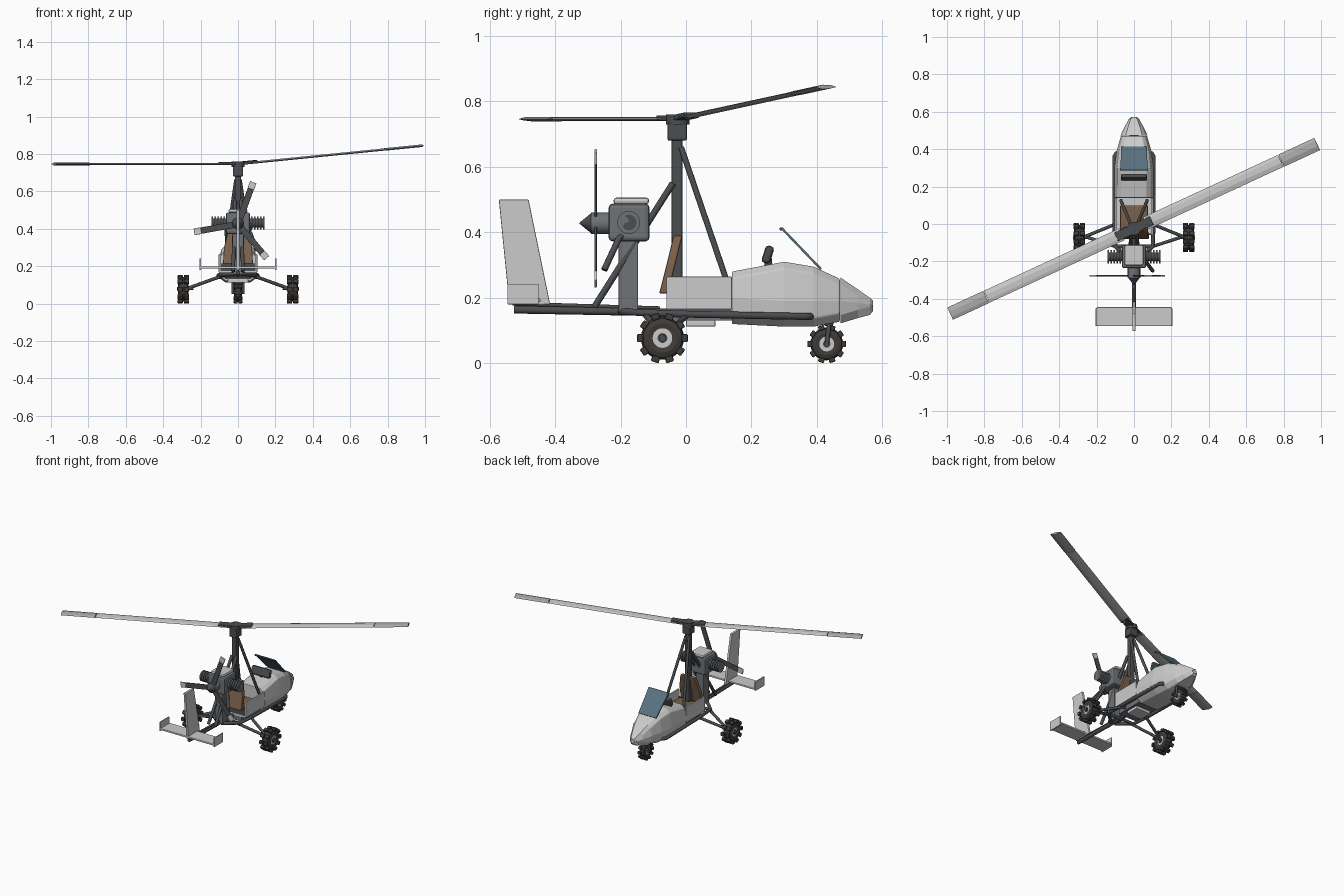
import bpy, bmesh
from math import sin, cos, pi, radians
from mathutils import Vector, Matrix

if "Cube" in bpy.data.objects:
    bpy.data.objects.remove(bpy.data.objects["Cube"])


def mat(name, *c):
    m = bpy.data.materials.new(name)
    m.diffuse_color = (*c, 1)
    m.use_nodes = True
    m.node_tree.nodes["Principled BSDF"].inputs["Base Color"].default_value = m.diffuse_color
    return m


DARK = mat("dark_metal", 0.07, 0.075, 0.08)
RUBBER = mat("rubber", 0.05, 0.045, 0.04)
BROWN = mat("seat_leather", 0.2, 0.12, 0.07)
GLASS = mat("tinted_glass", 0.1, 0.17, 0.22)
STEEL = mat("engine_metal", 0.16, 0.17, 0.18)


def finish(bm, name, m=None, bevel=0, smooth=False, matrix=None):
    if matrix:
        bm.transform(matrix)
    bmesh.ops.recalc_face_normals(bm, faces=bm.faces)
    me = bpy.data.meshes.new(name)
    bm.to_mesh(me)
    bm.free()
    ob = bpy.data.objects.new(name, me)
    bpy.context.collection.objects.link(ob)
    if m:
        me.materials.append(m)
    if bevel:
        b = ob.modifiers.new("bevel", 'BEVEL')
        b.width, b.segments = bevel, 2
    if smooth:
        bpy.ops.object.select_all(action='DESELECT')
        ob.select_set(True)
        bpy.context.view_layer.objects.active = ob
        bpy.ops.object.shade_smooth_by_angle()
    return ob


def box(name, c, s, m=None, bevel=0, rx=0, matrix=None):
    bm = bmesh.new()
    bmesh.ops.create_cube(bm, size=1)
    bm.transform(Matrix.Translation(c) @ Matrix.Rotation(rx, 4, 'X') @ Matrix.Diagonal((*s, 1)))
    return finish(bm, name, m, bevel, matrix=matrix)


def tube(name, a, b, r, m=DARK, r2=None, n=14):
    a, b = Vector(a), Vector(b)
    bm = bmesh.new()
    bmesh.ops.create_cone(bm, cap_ends=True, segments=n, radius1=r,
                          radius2=r if r2 is None else r2, depth=(b - a).length)
    q = (b - a).to_track_quat('Z', 'Y').to_matrix().to_4x4()
    return finish(bm, name, m, smooth=True, matrix=Matrix.Translation((a + b) / 2) @ q)


def path(name, pts, r, m=DARK):
    cu = bpy.data.curves.new(name, 'CURVE')
    cu.dimensions, cu.bevel_depth, cu.bevel_resolution, cu.use_fill_caps = '3D', r, 3, True
    sp = cu.splines.new('POLY')
    sp.points.add(len(pts) - 1)
    for p, co in zip(sp.points, pts):
        p.co = (*co, 1)
    cu.materials.append(m)
    ob = bpy.data.objects.new(name, cu)
    bpy.context.collection.objects.link(ob)


def loft(name, rings, m=None, bevel=0, matrix=None):
    bm = bmesh.new()
    vs = [[bm.verts.new(p) for p in r] for r in rings]
    n = len(vs[0])
    for a, b in zip(vs, vs[1:]):
        for i in range(n):
            bm.faces.new((a[i], a[(i + 1) % n], b[(i + 1) % n], b[i]))
    bm.faces.new(vs[0])
    bm.faces.new(vs[-1])
    return finish(bm, name, m, bevel, matrix=matrix)


def hull(y, w, zb, zm, zt):
    half = [(w * .62, zb), (w * .95, zb + .025), (w, zm), (w * .86, zt - .02), (w * .62, zt)]
    return [(x, y, z) for x, z in half] + [(-x, y, z) for x, z in reversed(half)]


# Front pod and nose
loft("front_pod", [hull(.14, .105, .12, .2, .28), hull(.3, .105, .112, .19, .31),
                   hull(.39, .093, .112, .19, .295), hull(.47, .07, .127, .19, .258)], bevel=.004)
loft("nose_cone", [hull(.472, .073, .122, .19, .262), hull(.525, .048, .138, .185, .226),
                   hull(.562, .027, .148, .178, .2), hull(.572, .014, .16, .176, .19)])

# Cockpit tub
for s in (-1, 1):
    box("tub_side", (s * .097, .04, .215), (.012, .2, .1), bevel=.003)
box("tub_floor", (0, .04, .168), (.19, .2, .014))
box("tub_back", (0, -.055, .19), (.19, .01, .05), DARK)
box("belly_plate", (0, .045, .122), (.11, .09, .02), bevel=.004)
box("under_frame", (0, .04, .146), (.14, .2, .03), STEEL)

# Seat
box("seat_cushion", (0, .03, .2), (.15, .14, .045), BROWN, .008)
loft("seat_back", [[(x, y, z) for x, y in ((-w, y0), (w, y0), (w, y0 + .027), (-w, y0 + .027))]
                   for w, y0, z in ((.08, -.082, .213), (.075, -.06, .3), (.052, -.038, .39))], BROWN, .005)

# Windscreen and instrument pod
W = [Vector((0, .41, .285)), Vector((0, .29, .41))]
loft("windscreen", [[(x, p.y + d, p.z + d) for x, d in ((-w, 0), (w, 0), (w, .005), (-w, .005))]
                    for p, w in zip(W, (.066, .074))], GLASS)
tube("windscreen_top_rail", (-.076, .29, .41), (.076, .29, .41), .005)
box("instrument_pod", (0, .25, .332), (.14, .027, .055), DARK, .01, rx=radians(-18))
tube("instrument_stem", (0, .255, .27), (0, .25, .32), .012)

# Keel, side rails
tube("keel_tube", (0, -.525, .164), (0, .14, .152), .012)
tube("keel_top_tube", (0, -.53, .182), (0, -.08, .168), .006)
for s in (-1, 1):
    path("side_rail", [(s * .07, .385, .143), (s * .095, .378, .143), (s * .105, .36, .143),
                       (s * .105, 0, .15), (s * .1, -.12, .154), (s * .015, -.2, .158)], .011)
for y in (-.12, 0):
    tube("cross_tube", (-.105, y, .15), (.105, y, .15), .01)

# Mast and struts
box("mast", (0, -.028, .44), (.034, .034, .58), DARK, .006)
box("mast_collar", (0, -.027, .708), (.056, .06, .056), DARK, .006)
for s in (-1, 1):
    tube("front_strut", (s * .07, .125, .25), (s * .012, -.015, .66), .009)
    tube("rear_strut", (s * .026, -.28, .172), (s * .016, -.04, .55), .01)

# Rotor: level left blade, right blade raised
def blade_section(r, w=.035, t=.006):
    return [(r, -w, 0), (r, -w * .3, t), (r, w * .5, t * .8), (r, w, 0), (r, w * .5, -t * .6), (r, -w * .3, -t)]


HUB = Matrix.Translation((0, -.025, .746))
ANG = radians(24.8)
for name, spin, tilt in (("right", ANG, -5.2), ("left", ANG + pi, 0)):
    M = HUB @ Matrix.Rotation(spin, 4, 'Z') @ Matrix.Rotation(radians(tilt), 4, 'Y')
    loft(name + "_rotor_blade", [blade_section(.07), blade_section(.868)], matrix=M)
    loft(name + "_rotor_tip", [blade_section(.871, .036, .007), blade_section(1.083, .036, .007)],
         mat(name + "_tip_grey", .42, .42, .42), matrix=M)
    box(name + "_blade_root", (.06, 0, .003), (.09, .05, .017), DARK, .003, matrix=M)
tube("rotor_hub", (0, -.025, .73), (0, -.025, .76), .036)

# Engine, pylon, cylinders
box("engine_pylon", (0, -.176, .265), (.06, .06, .22), STEEL, .004)
box("engine_block", (0, -.174, .43), (.13, .125, .115), STEEL, .012)
box("engine_top_cover", (0, -.167, .496), (.1, .108, .02), None, .008)
for s in (-1, 1):
    tube("cylinder_core", (s * .06, -.175, .43), (s * .142, -.175, .43), .024)
    for i in range(5):
        x = s * (.069 + i * .016)
        tube("cooling_fin", (x, -.175, .43), (x + s * .009, -.175, .43), .035, STEEL, n=20)
path("exhaust_pipe", [(.05, -.19, .4), (.068, -.208, .375), (.1, -.25, .285)], .01)

# Propeller
tube("propeller_shaft", (0, -.29, .428), (0, -.23, .428), .033, STEEL)
tube("propeller_spinner", (0, -.288, .428), (0, -.325, .428), .032, DARK, .002)
for i in range(3):
    M = Matrix.Translation((0, -.276, .425)) @ Matrix.Rotation(-radians(70 + 120 * i), 4, 'Y')
    box("propeller_blade", (.105, 0, 0), (.19, .007, .034), DARK, .002, matrix=M)
    box("propeller_tip", (.219, 0, 0), (.038, .008, .036), None, .002, matrix=M)

# Tail
FIN = [(-.572, .5), (-.481, .5), (-.415, .18), (-.54, .18)]
loft("tail_fin", [[(x, y, z) for y, z in FIN] for x in (-.008, .008)], bevel=.003)
box("tailplane", (0, -.495, .193), (.4, .1, .012), bevel=.003)
for s in (-1, 1):
    box("tail_end_plate", (s * .202, -.498, .211), (.008, .095, .062), bevel=.002)


# Wheels
def wheel(name, c, k, w):
    c = Vector(c)
    sec = [(-.45, .03), (-.5, .045), (-.4, .06), (-.2, .066), (.2, .066), (.4, .06), (.5, .045), (.45, .03)]
    bm = bmesh.new()
    n = 28
    rings = [[bm.verts.new((x * w, r * k * cos(2 * pi * i / n), r * k * sin(2 * pi * i / n)))
              for x, r in sec] for i in range(n)]
    for i in range(n):
        a, b = rings[i], rings[(i + 1) % n]
        for j in range(len(sec)):
            q = (j + 1) % len(sec)
            bm.faces.new((a[j], a[q], b[q], b[j]))
    finish(bm, name + "_tyre", RUBBER, smooth=True, matrix=Matrix.Translation(c))
    for i in range(10):
        M = Matrix.Translation(c) @ Matrix.Rotation(2 * pi * (i + .5) / 10, 4, 'X')
        for s in (-1, 1):
            box(name + "_tread_knob", (s * w * .3, 0, .068 * k), (w * .5, .025 * k, .019 * k), RUBBER, .004 * k, matrix=M)
    for d, r, m in ((.4, .046, None), (.48, .015, DARK)):
        tube(name + "_hub", c - Vector((w * d, 0, 0)), c + Vector((w * d, 0, 0)), r * k, m, n=24)
    for i in range(6):
        M = Matrix.Translation(c) @ Matrix.Rotation(2 * pi * i / 6, 4, 'X')
        box(name + "_hub_block", (0, 0, .031 * k), (w * .9, .014 * k, .013 * k), None, matrix=M)


# Main and nose landing gear
for s in (-1, 1):
    wheel("main_wheel", (s * .292, -.072, .077), 1, .056)
    tube("main_axle", (s * .24, -.068, .084), (s * .325, -.072, .077), .011)
    for y in (-.125, .005):
        tube("gear_strut", (s * .085, y, .148), (s * .262, -.067, .084), .009)
    tube("nose_fork", (s * .028, .43, .058), (s * .028, .438, .125), .007)
wheel("nose_wheel", (0, .43, .059), .76, .042)
tube("nose_axle", (-.034, .43, .059), (.034, .43, .059), .008)
box("fork_bridge", (0, .436, .123), (.068, .028, .018), DARK, .004)
